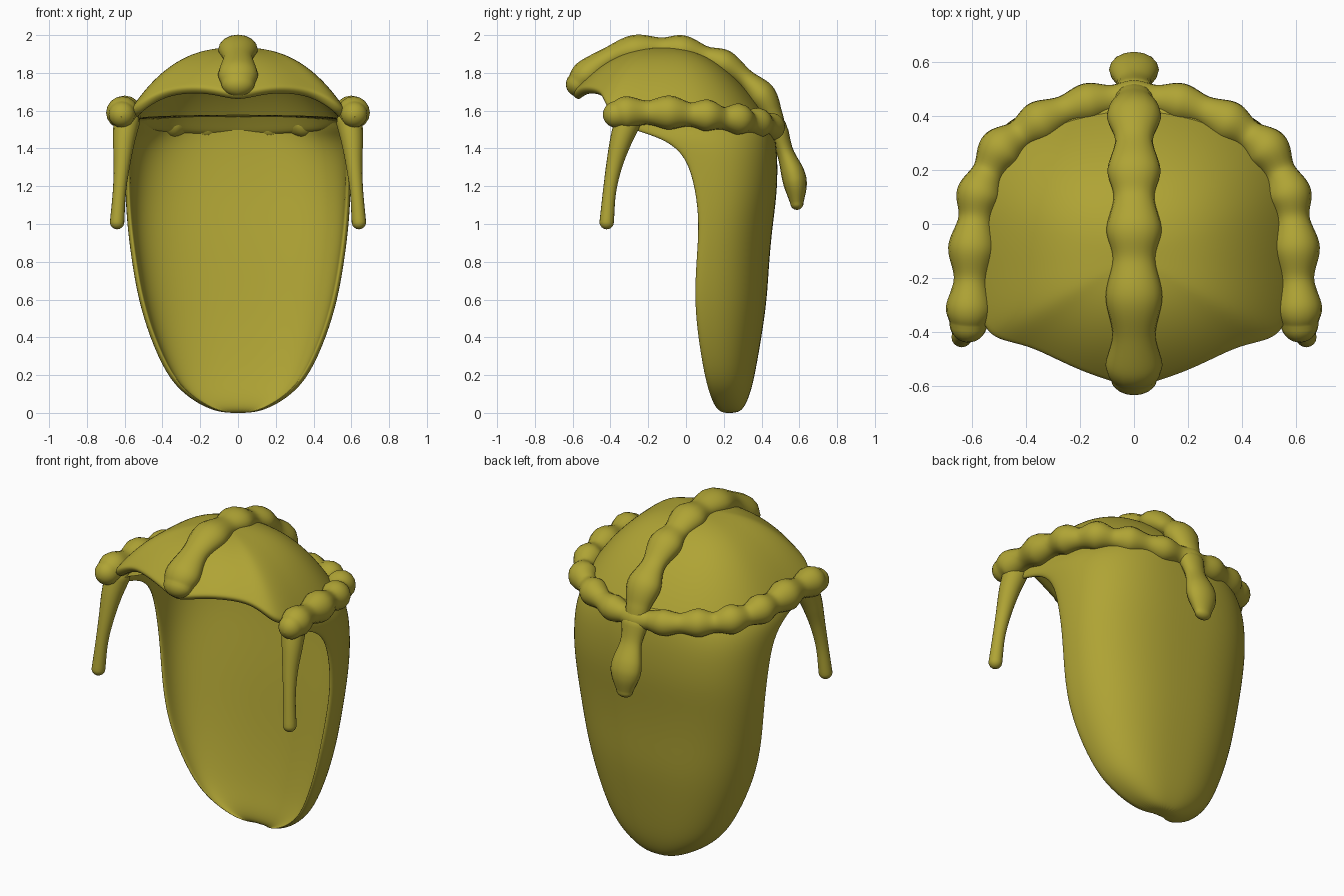
import bpy
from math import sin, cos, pi
from mathutils import Vector

if "Cube" in bpy.data.objects:
    bpy.data.objects.remove(bpy.data.objects["Cube"])

mat = bpy.data.materials.new("olive_hair")
mat.diffuse_color = (0.43, 0.37, 0.035, 1)
mat.use_nodes = True
mat.node_tree.nodes["Principled BSDF"].inputs["Base Color"].default_value = mat.diffuse_color


def spline(pts, n):
    """Catmull-Rom through points of any dimension, n steps per span."""
    p = [Vector(q) for q in pts]
    p = [2 * p[0] - p[1]] + p + [2 * p[-1] - p[-2]]
    out = []
    for a, b, c, d in zip(p, p[1:], p[2:], p[3:]):
        for k in range(n):
            t = k / n
            out.append(0.5 * (2 * b + (c - a) * t + (2 * a - 5 * b + 4 * c - d) * t * t
                              + (3 * b - a - 3 * c + d) * t ** 3))
    return out + [p[-2]]


def finish(ob):
    ob.data.materials.clear()
    ob.data.materials.append(mat)
    for f in ob.data.polygons:
        f.use_smooth = True


def skin(name, rows, close_end, thick):
    """Smoothed surface from closed rings of points, counter-clockwise, top down."""
    n = len(rows[0])
    faces = [(r * n + i, r * n + n + i, r * n + n + (i + 1) % n, r * n + (i + 1) % n)
             for r in range(len(rows) - 1) for i in range(n)]
    faces.append(tuple(range(n)))
    if close_end:
        faces.append(tuple(range(len(rows) * n - 1, (len(rows) - 1) * n - 1, -1)))
    me = bpy.data.meshes.new(name)
    me.from_pydata([p for row in rows for p in row], [], faces)
    ob = bpy.data.objects.new(name, me)
    bpy.context.collection.objects.link(ob)
    if thick:
        s = ob.modifiers.new("thickness", 'SOLIDIFY')
        s.thickness, s.offset = thick, -1
    sub = ob.modifiers.new("smooth", 'SUBSURF')
    sub.levels = sub.render_levels = 2
    finish(ob)
    return ob


def strand(name, pts):
    """Round-ended tube through (x, y, z, radius) points."""
    path = spline(pts, 8)

    def cap(end, inner):
        d = (end.xyz - inner.xyz).normalized()
        res = []
        for k in range(1, 8):
            a = k / 7 * pi / 2
            q = end.xyz + d * end.w * sin(a)
            res.append(Vector((*q, max(end.w * cos(a), 0.001))))
        return res
    path = cap(path[0], path[1])[::-1] + path + cap(path[-1], path[-2])
    cu = bpy.data.curves.new(name, 'CURVE')
    cu.dimensions = '3D'
    cu.bevel_depth, cu.bevel_resolution = 1, 6
    sp = cu.splines.new('POLY')
    sp.points.add(len(path) - 1)
    for p, q in zip(sp.points, path):
        p.co = (*q.xyz, 1)
        p.radius = q.w
    ob = bpy.data.objects.new(name, cu)
    bpy.context.collection.objects.link(ob)
    bpy.ops.object.select_all(action='DESELECT')
    ob.select_set(True)
    bpy.context.view_layer.objects.active = ob
    bpy.ops.object.convert(target='MESH')
    finish(ob)
    return ob


# Domed cap with a brim that dips at the front centre
half = spline([(0, -.62, 1.68), (.2, -.555, 1.72), (.4, -.46, 1.70), (.56, -.41, 1.61),
               (.60, -.2, 1.55), (.59, 0, 1.54), (.555, .15, 1.53), (.475, .285, 1.51),
               (.34, .385, 1.5), (.17, .445, 1.49), (0, .47, 1.49)], 2)
rim = half + [Vector((-p.x, p.y, p.z)) for p in half[-2:0:-1]]
apex = Vector((0, -.12, 1.935))
cap_rows = []
for t in (.08, .2, .35, .5, .65, .78, .88, .95, 1):
    row = []
    for p in rim:
        q = apex.lerp(p, t)
        q.z = p.z + (apex.z - p.z) * (1 - t ** (2.35 + .5 * abs(p.x)))
        row.append(q)
    cap_rows.append(row)
skin("hair_cap", cap_rows, False, 0.055)

# Long back hair: (z, half width, front edge y, inner y, back y, squareness exponent)
levels = [(1.58, .58, -.40, .40, .45, .7), (1.53, .585, -.37, .40, .46, .7),
          (1.49, .59, -.27, .40, .47, .7), (1.45, .597, -.13, .40, .475, .72),
          (1.36, .60, -.01, .395, .485, .74), (1.18, .60, .04, .375, .485, .76),
          (1.0, .59, .06, .345, .46, .8), (.8, .565, .045, .315, .44, .8),
          (.6, .53, .035, .29, .43, .8), (.4, .47, .055, .26, .40, .8),
          (.2, .38, .09, .22, .365, .8), (.1, .29, .12, .19, .34, .8),
          (.03, .18, .15, .18, .31, .8), (-.002, .08, .19, .20, .275, .8)]
rows = []
for z, w, f, inner, b, e in levels:
    row = []
    for i in range(25):                      # outer side, right to left
        a = (.5 - i / 24) * pi
        s = sin(a)
        row.append((w * abs(s) ** e * (1 if s > 0 else -1),
                    f + .02 + (b - f - .02) * max(cos(a), 0) ** e, z))
    wi = w - min(.03, w * .25)
    for i in range(25):                      # inner side, left to right
        a = (i / 24 - .5) * pi
        s = sin(a)
        row.append((wi * abs(s) ** e * (1 if s > 0 else -1),
                    f + (inner - f) * max(cos(a), 0) ** e, z))
    rows.append(row)
skin("back_hair", rows, True, 0)

# Thin locks hanging in front of the ears
for side, sx in (("left", -1), ("right", 1)):
    strand(side + "_lock", [(sx * x, y, z, r) for x, y, z, r in (
        (.59, -.31, 1.54, .07), (.604, -.345, 1.44, .058), (.615, -.38, 1.31, .043),
        (.628, -.405, 1.17, .035), (.64, -.42, 1.01, .038))])

# Crown braid: alternating beads and necks, front right to back, then mirrored
crown = [(.615, -.37, 1.58, .07), (.612, -.31, 1.59, .086), (.605, -.205, 1.59, .064),
         (.60, -.09, 1.59, .09), (.588, .02, 1.58, .064), (.575, .11, 1.575, .084),
         (.54, .195, 1.56, .06), (.495, .275, 1.555, .083), (.425, .33, 1.54, .058),
         (.35, .378, 1.535, .08), (.26, .42, 1.525, .057), (.17, .45, 1.515, .074),
         (.08, .462, 1.51, .055), (0, .47, 1.505, .066)]
strand("crown_braid", crown + [(-x, y, z, r) for x, y, z, r in crown[-2::-1]])

# Centre braid from brim to crown braid, wider than tall
braid = strand("centre_braid", [(0, y, z, r) for y, z, r in (
    (-.57, 1.74, .066), (-.52, 1.795, .079), (-.41, 1.875, .06), (-.27, 1.922, .079),
    (-.13, 1.927, .06), (-.02, 1.922, .077), (.10, 1.885, .057), (.2, 1.848, .074),
    (.31, 1.77, .053), (.40, 1.68, .076), (.455, 1.58, .056), (.475, 1.52, .05))])
braid.scale.x = 1.33

# Tail hanging behind the braids
tail = strand("braid_tail", [(0, y, z, r) for y, z, r in (
    (.49, 1.48, .055), (.525, 1.38, .045), (.565, 1.27, .062), (.58, 1.2, .06),
    (.587, 1.11, .035))])
tail.scale.x = 1.45
